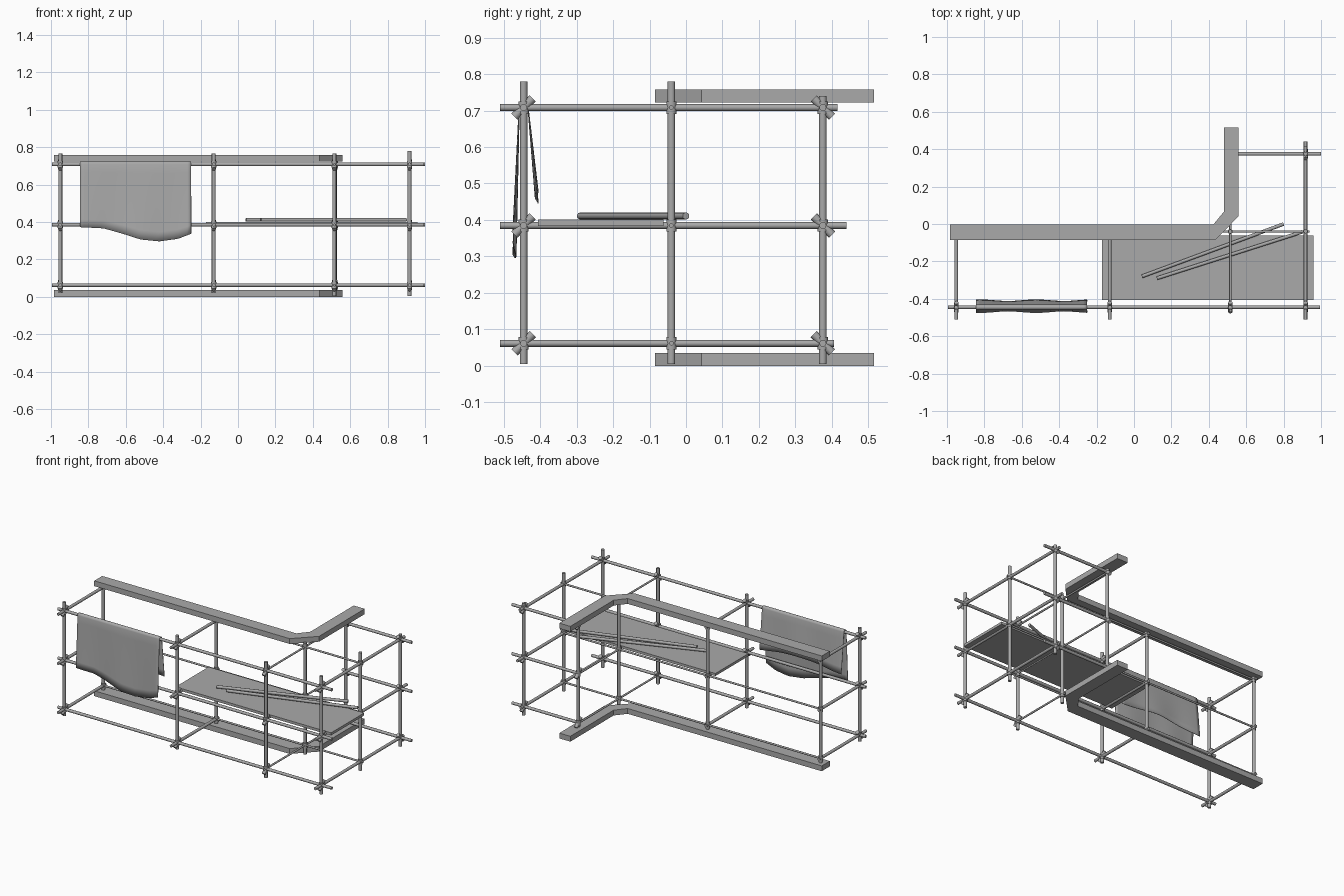
import bpy, bmesh, math
from mathutils import Vector

cube = bpy.data.objects.get("Cube")
if cube:
    bpy.data.objects.remove(cube, do_unlink=True)

GREY = (0.4, 0.4, 0.4, 1)
mat = bpy.data.materials.new("plain grey")
mat.use_nodes = True
mat.diffuse_color = GREY
mat.node_tree.nodes["Principled BSDF"].inputs["Base Color"].default_value = GREY


def finish(name, bm, smooth=False):
    bmesh.ops.recalc_face_normals(bm, faces=bm.faces)
    mesh = bpy.data.meshes.new(name)
    bm.to_mesh(mesh)
    bm.free()
    mesh.materials.append(mat)
    obj = bpy.data.objects.new(name, mesh)
    bpy.context.collection.objects.link(obj)
    if smooth:
        bpy.ops.object.select_all(action='DESELECT')
        bpy.context.view_layer.objects.active = obj
        obj.select_set(True)
        bpy.ops.object.shade_smooth_by_angle(angle=math.radians(50))
    return obj


def add_tube(bm, a, b, r, sides=12):
    a, b = Vector(a), Vector(b)
    d = b - a
    m = d.to_track_quat('Z', 'Y').to_matrix().to_4x4()
    m.translation = (a + b) / 2
    bmesh.ops.create_cone(bm, cap_ends=True, segments=sides, radius1=r,
                          radius2=r, depth=d.length, matrix=m)


def prism(name, outline, z0, z1):
    bm = bmesh.new()
    face = bm.faces.new([bm.verts.new((x, y, z0)) for x, y in outline])
    new = bmesh.ops.extrude_face_region(bm, geom=[face])["geom"]
    top = [v for v in new if isinstance(v, bmesh.types.BMVert)]
    bmesh.ops.translate(bm, verts=top, vec=(0, 0, z1 - z0))
    return finish(name, bm)


# Layout of the scaffold grid
X1, X2, X3, X4 = -0.95, -0.13, 0.515, 0.917
FRONT, MID, BACK = -0.445, -0.04, 0.375
LEVELS = (0.062, 0.385, 0.708)
R, THIN = 0.0095, 0.006

# Upright posts: x, y, bottom, top
posts = [(X1, FRONT, 0.02, 0.765), (X2, FRONT, 0.02, 0.765),
         (X3, FRONT, 0.005, 0.765), (X4, FRONT, 0.005, 0.78),
         (X1, MID, 0.03, 0.73), (X2, MID, 0.03, 0.73),
         (X3, MID, 0.005, 0.735), (X4, MID, 0.005, 0.78),
         (X3 + 0.005, BACK, 0.03, 0.73), (X4, BACK, 0.005, 0.74)]
bm = bmesh.new()
for x, y, z0, z1 in posts:
    add_tube(bm, (x, y, z0), (x, y, z1), 0.0105)
finish("upright_posts", bm, True)

# Lengthwise rails
bm = bmesh.new()
for z in LEVELS:
    add_tube(bm, (-0.995, FRONT, z), (0.995, FRONT, z), R)
    add_tube(bm, (X1, MID, z), (X3, MID, z), THIN)
    add_tube(bm, (X3, MID, z), (X4 + 0.02, MID, z), THIN)
    add_tube(bm, (X3, BACK, z), (1.0, BACK, z), R)
finish("long_rails", bm, True)

# Crosswise rails
bm = bmesh.new()
for z, back_end in zip(LEVELS, (0.405, 0.44, 0.415)):
    add_tube(bm, (X4, -0.51, z), (X4, back_end, z), R)
    for x in (X1, X2):
        add_tube(bm, (x, -0.51, z), (x, MID + 0.02, z), R)
    add_tube(bm, (X3, -0.47, z), (X3, BACK, z), THIN)
finish("cross_rails", bm, True)

# Couplers: a collar at every joint, plus a slanted sleeve on outer rows
bm = bmesh.new()
for x, y, z0, z1 in posts:
    for z in LEVELS:
        add_tube(bm, (x, y, z - 0.017), (x, y, z + 0.017), 0.014)
        slant = {FRONT: 1, BACK: -1}.get(y, 0)
        if slant:
            d = 0.025
            add_tube(bm, (x, y - d * slant, z - d), (x, y + d * slant, z + d), 0.012, 8)
finish("couplers", bm, True)

# Angled ledges at the bottom and the top
ledge = [(-0.985, -0.085), (0.435, -0.085), (0.56, 0.042), (0.56, 0.515),
         (0.48, 0.515), (0.48, 0.065), (0.425, -0.002), (-0.985, -0.002)]
prism("lower_ledge", ledge, 0.0, 0.035)
prism("upper_ledge", ledge, 0.722, 0.757)

# Working platform
prism("platform", [(-0.17, -0.405), (0.96, -0.405), (0.96, -0.062), (-0.17, -0.062)],
      0.384, 0.401)

# Loose poles lying on the platform
bm = bmesh.new()
add_tube(bm, (0.043, -0.28, 0.411), (0.8, 0.0, 0.411), 0.0095)
add_tube(bm, (0.123, -0.29, 0.411), (0.9, -0.042, 0.411), 0.0095)
finish("loose_poles", bm, True)

# Cloth draped over the top front rail
HEM = [(-0.845, 0.372), (-0.72, 0.366), (-0.62, 0.338), (-0.52, 0.306),
       (-0.42, 0.296), (-0.32, 0.31), (-0.25, 0.337)]


def front_hem(x):
    for (xa, za), (xb, zb) in zip(HEM, HEM[1:]):
        if x <= xb + 1e-6:
            return za + (zb - za) * (x - xa) / (xb - xa)
    return HEM[-1][1]


def cloth_profile(x):
    ripple = 0.004 * math.sin(x * 21)
    top, drop = 0.71, front_hem(x)
    pts = []
    for i in range(9):                      # front flap, hem upward
        t = i / 8
        pts.append((FRONT - 0.012 - (1 - t) * (0.013 + ripple), drop + (top - drop) * t))
    for i in range(1, 6):                   # fold over the rail
        a = math.pi * (1 - i / 6)
        pts.append((FRONT + 0.012 * math.cos(a), top + 0.012 * math.sin(a)))
    low = 0.46 + 0.015 * math.sin(x * 9)
    for i in range(7):                      # rear flap, downward
        t = i / 6
        pts.append((FRONT + 0.012 + t * (0.024 + ripple), top + (low - top) * t))
    return pts


bm = bmesh.new()
COLS = 28
rows = []
for i in range(COLS + 1):
    x = -0.845 + 0.595 * i / COLS
    rows.append([bm.verts.new((x, y, z)) for y, z in cloth_profile(x)])
for a, b in zip(rows, rows[1:]):
    for j in range(len(a) - 1):
        bm.faces.new((a[j], b[j], b[j + 1], a[j + 1]))
cloth = finish("draped_cloth", bm, True)
thick = cloth.modifiers.new("thickness", 'SOLIDIFY')
thick.thickness = 0.003
thick.offset = 0
